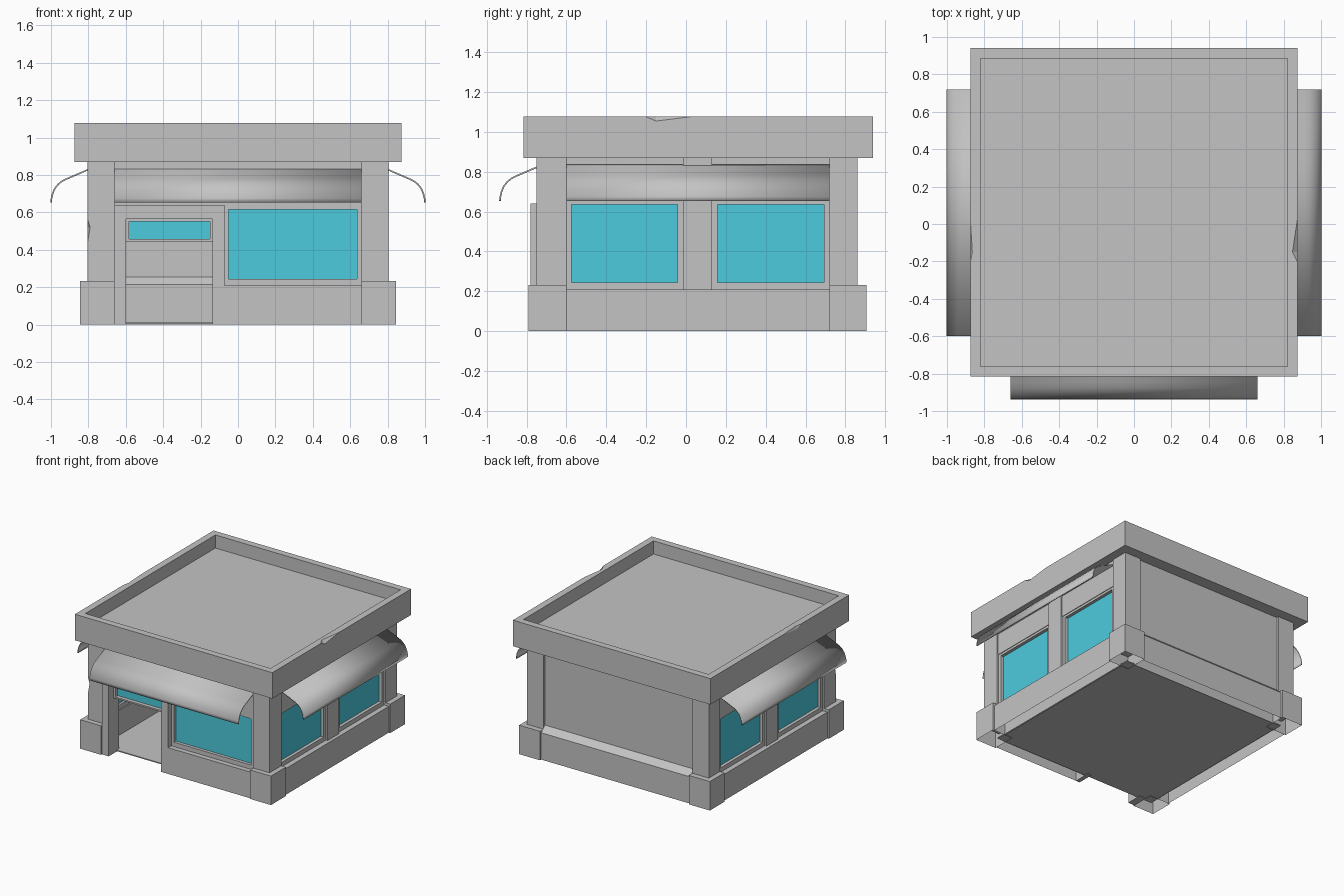
import bpy, bmesh

cube = bpy.data.objects.get("Cube")
if cube:
    bpy.data.objects.remove(cube, do_unlink=True)


def material(name, color):
    m = bpy.data.materials.new(name)
    m.use_nodes = True
    m.diffuse_color = (*color, 1)
    m.node_tree.nodes["Principled BSDF"].inputs["Base Color"].default_value = (*color, 1)
    return m


GREY = material("concrete grey", (0.55, 0.55, 0.55))
GLASS = material("cyan glass", (0.073, 0.6, 0.73))


def finish(name, bm, mat=GREY):
    bmesh.ops.recalc_face_normals(bm, faces=bm.faces)
    mesh = bpy.data.meshes.new(name)
    bm.to_mesh(mesh)
    bm.free()
    mesh.materials.append(mat)
    ob = bpy.data.objects.new(name, mesh)
    bpy.context.collection.objects.link(ob)
    return ob


def box(name, x, y, z, mat=GREY, open_bottom=False):
    bm = bmesh.new()
    bmesh.ops.create_cube(bm, size=1)
    for v in bm.verts:
        v.co = [r[0] if c < 0 else r[1] for c, r in zip(v.co, (x, y, z))]
    bm.normal_update()
    if open_bottom:
        low = [f for f in bm.faces if f.normal.z < -0.5]
        bmesh.ops.delete(bm, geom=low, context="FACES_ONLY")
    return finish(name, bm, mat)


def pair(name, x, y, z, **kw):
    box("left_" + name, x, y, z, **kw)
    box("right_" + name, (-x[1], -x[0]), y, z, **kw)


def extrude(name, points, vector, closed=False):
    bm = bmesh.new()
    vs = [bm.verts.new(p) for p in points]
    if closed:
        geom = [bm.faces.new(vs)]
    else:
        geom = [bm.edges.new(e) for e in zip(vs, vs[1:])]
    res = bmesh.ops.extrude_face_region(bm, geom=geom) if closed else \
        bmesh.ops.extrude_edge_only(bm, edges=geom)
    new = [v for v in res["geom"] if isinstance(v, bmesh.types.BMVert)]
    bmesh.ops.translate(bm, verts=new, vec=vector)
    return finish(name, bm)


def chip(target, name, points):
    """Knock a small broken corner off an edge."""
    bm = bmesh.new()
    for p in points:
        bm.verts.new(p)
    bmesh.ops.convex_hull(bm, input=bm.verts)
    cutter = finish(name, bm)
    cutter.hide_render = True
    cutter.hide_set(True)
    cutter.display_type = "WIRE"
    mod = target.modifiers.new("chip", "BOOLEAN")
    mod.operation = "DIFFERENCE"
    mod.object = cutter


def window(name, place, u, z, hole_u, hole_z, depth, glass):
    """Four frame bars around an opening, with a pane set back inside."""
    bars = [("bottom", u, (z[0], hole_z[0])), ("top", u, (hole_z[1], z[1])),
            ("side_a", (u[0], hole_u[0]), hole_z), ("side_b", (hole_u[1], u[1]), hole_z)]
    for part, bu, bz in bars:
        place(f"{name}_frame_{part}", depth, bu, bz, GREY)
    place(name + "_pane", glass, hole_u, hole_z, GLASS)


def on_front(name, d, u, z, mat):
    box(name, u, d, z, mat)


def on_sides(name, d, u, z, mat):
    pair(name, d, u, z, mat=mat)


# Floor
box("floor", (-0.735, 0.735), (-0.68, 0.795), (0.004, 0.012))

# Corner pillars and their plinths
for side, s in (("left", 1), ("right", -1)):
    for end, y, py in (("front", (-0.75, -0.6), (-0.79, -0.6)),
                       ("back", (0.72, 0.86), (0.72, 0.905))):
        px = sorted((0.66 * s, 0.805 * s))
        bx = sorted((0.66 * s, 0.845 * s))
        pillar = box(f"{side}_{end}_pillar", px, y, (0.1, 0.9))
        box(f"{side}_{end}_plinth", bx, py, (0, 0.232), open_bottom=True)
        if (side, end) == ("right", "front"):
            chip(pillar, "pillar_chip_cutter",
                 [(-0.806, -0.751, 0.43), (-0.806, -0.751, 0.57), (-0.79, -0.751, 0.52),
                  (-0.806, -0.71, 0.52), (-0.83, -0.78, 0.5)])

# Low base walls
pair("base_wall", (0.73, 0.832), (-0.6, 0.72), (0, 0.21), open_bottom=True)
box("front_base_wall", (-0.135, 0.66), (-0.78, -0.68), (0, 0.21), open_bottom=True)
extrude("back_base_wall",
        [(-0.66, y, z) for y, z in ((0.795, 0), (0.795, 0.215), (0.84, 0.26),
                                    (0.89, 0.215), (0.89, 0))], (1.32, 0, 0))

# Upper walls
box("back_wall", (-0.67, 0.67), (0.835, 0.842), (0.25, 0.88))
box("front_upper_wall", (-0.66, 0.66), (-0.74, -0.7), (0.64, 0.88))
pair("upper_wall", (0.75, 0.795), (-0.6, 0.72), (0.655, 0.88))

# Doorway surround
box("door_jamb_outer", (-0.66, -0.6), (-0.78, -0.65), (0, 0.64))
box("door_jamb_inner", (-0.135, -0.073), (-0.78, -0.65), (0.21, 0.64))
box("door_jamb_inner_low", (-0.135, -0.1), (-0.779, -0.65), (0, 0.21))
box("door_header", (-0.6, -0.135), (-0.78, -0.65), (0.565, 0.64))
window("transom", on_front, (-0.6, -0.135), (0.445, 0.565),
       (-0.583, -0.15), (0.457, 0.552), (-0.72, -0.66), (-0.69, -0.684))

# Shop windows
window("front_window", on_front, (-0.073, 0.66), (0.21, 0.655),
       (-0.05, 0.635), (0.245, 0.615), (-0.74, -0.69), (-0.715, -0.708))
for n, u, hole in (("front", (-0.6, -0.015), (-0.575, -0.043)),
                   ("back", (0.13, 0.72), (0.158, 0.692))):
    window(f"{n}_side_window", on_sides, u, (0.21, 0.655),
           hole, (0.245, 0.637), (0.74, 0.79), (0.758, 0.765))
pair("window_post", (0.74, 0.805), (-0.015, 0.13), (0.21, 0.88))

# Curved awnings: outward reach and height
CURVE = [(-0.02, 0.834), (0, 0.825), (0.10, 0.782), (0.13, 0.768), (0.152, 0.75),
         (0.17, 0.727), (0.181, 0.70), (0.187, 0.675), (0.189, 0.653)]
awnings = [
    extrude("front_awning", [(-0.66, -0.745 - d, z) for d, z in CURVE], (1.32, 0, 0)),
    extrude("left_awning", [(0.81 + d, -0.6, z) for d, z in CURVE], (0, 1.32, 0)),
    extrude("right_awning", [(-0.81 - d, -0.6, z) for d, z in CURVE], (0, 1.32, 0))]
for ob in awnings:
    mod = ob.modifiers.new("thickness", "SOLIDIFY")
    mod.thickness = 0.008
    mod.offset = 0
    bpy.ops.object.select_all(action="DESELECT")
    ob.select_set(True)
    bpy.context.view_layer.objects.active = ob
    bpy.ops.object.shade_smooth_by_angle()

# Flat roof with a raised rim
bm = bmesh.new()
bmesh.ops.create_cube(bm, size=1)
for v in bm.verts:
    v.co = (v.co.x * 1.75, 0.0625 + v.co.y * 1.755, 0.87 if v.co.z < 0 else 1.078)
bm.normal_update()
top = [f for f in bm.faces if f.normal.z > 0.5]
bmesh.ops.inset_region(bm, faces=top, thickness=0.077)
well = bmesh.ops.extrude_face_region(bm, geom=top)
bmesh.ops.delete(bm, geom=top, context="FACES_ONLY")
bmesh.ops.translate(bm, verts=[v for v in well["geom"] if isinstance(v, bmesh.types.BMVert)],
                    vec=(0, 0, -0.105))
roof = finish("roof", bm)

# Broken spots on the roof rim
for name, s, depth in (("left", 1, 0.03), ("right", -1, 0.012)):
    chip(roof, name + "_roof_chip_cutter",
         [(0.876 * s, -0.21, 1.079), (0.876 * s, 0.05, 1.079),
          ((0.876 - depth) * s, -0.15, 1.079), (0.876 * s, -0.15, 1.054),
          (0.9 * s, -0.1, 1.1)])
